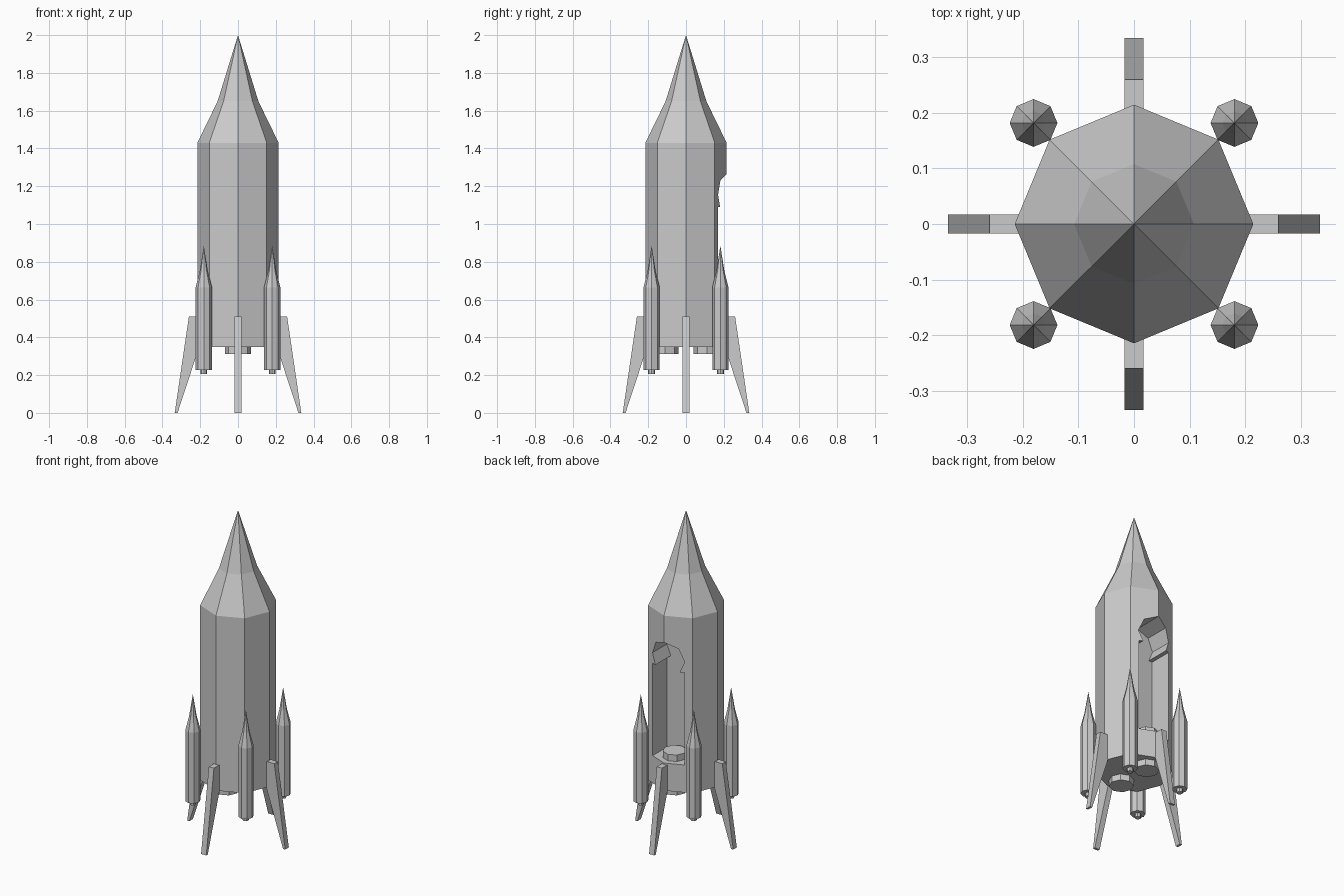
import bpy, bmesh
from math import cos, sin, pi
from mathutils import Matrix

if "Cube" in bpy.data.objects:
    bpy.data.objects.remove(bpy.data.objects["Cube"], do_unlink=True)

grey = bpy.data.materials.new("hull_grey")
grey.use_nodes = True
colour = (0.6, 0.6, 0.6, 1)
grey.diffuse_color = colour
grey.node_tree.nodes["Principled BSDF"].inputs["Base Color"].default_value = colour


def finish(name, bm):
    bmesh.ops.recalc_face_normals(bm, faces=bm.faces[:])
    mesh = bpy.data.meshes.new(name)
    bm.to_mesh(mesh)
    bm.free()
    mesh.materials.append(grey)
    obj = bpy.data.objects.new(name, mesh)
    bpy.context.collection.objects.link(obj)
    return obj


def turned(name, profile, x=0, y=0):
    """Eight-sided solid from (radius, z) points; radius 0 makes a tip."""
    bm = bmesh.new()
    rings = []
    for r, z in profile:
        count = 8 if r else 1
        rings.append([bm.verts.new((x + r * cos(i * pi / 4), y + r * sin(i * pi / 4), z))
                      for i in range(count)])
    bm.faces.new(rings[0])
    for a, b in zip(rings, rings[1:]):
        for i in range(8):
            j = (i + 1) % 8
            if len(b) == 1:
                bm.faces.new((a[i], a[j], b[0]))
            else:
                bm.faces.new((a[i], a[j], b[j], b[i]))
    if len(rings[-1]) == 8:
        bm.faces.new(rings[-1])
    return finish(name, bm)


def slab(name, outline, thickness, angle=0):
    """Outline in the xz plane, extruded along y and turned about z."""
    bm = bmesh.new()
    face = bm.faces.new([bm.verts.new((x, -thickness / 2, z)) for x, z in outline])
    out = bmesh.ops.extrude_face_region(bm, geom=[face])
    verts = [v for v in out["geom"] if isinstance(v, bmesh.types.BMVert)]
    bmesh.ops.translate(bm, verts=verts, vec=(0, thickness, 0))
    bmesh.ops.rotate(bm, verts=bm.verts[:], matrix=Matrix.Rotation(angle, 3, "Z"))
    return finish(name, bm)


def cut(target, cutter):
    mod = target.modifiers.new("opening", "BOOLEAN")
    mod.operation = "DIFFERENCE"
    mod.solver = "EXACT"
    mod.object = cutter
    cutter.hide_render = True
    bpy.context.view_layer.objects.active = target
    bpy.ops.object.modifier_apply(modifier=mod.name)
    bpy.data.objects.remove(cutter, do_unlink=True)


# Main hull with two-stage nose
hull = turned("hull", [(0.215, 0.35), (0.215, 1.43), (0.108, 1.65), (0, 2.0)])

# Doorway recess in the back, with an eight-sided head
door = slab("door_cutter", [(-0.108, 0.52), (0.108, 0.52), (0.108, 1.09), (-0.108, 1.09)], 0.4)
head = slab("door_head_cutter", [(0.11 * cos(i * pi / 4), 1.155 + 0.11 * sin(i * pi / 4))
                                 for i in range(8)], 0.4)
for cutter in (door, head):
    cutter.data.transform(Matrix.Translation((0, 0.23, 0)))
    cut(hull, cutter)

# Seat in the doorway and two engine discs below
turned("seat", [(0.068, 0.515), (0.068, 0.56)], y=0.11)
for side, y in (("front", -0.11), ("back", 0.11)):
    turned(side + "_engine", [(0.07, 0.312), (0.07, 0.355)], y=y)

# Side boosters with nozzles
for sx, lr in ((1, "left"), (-1, "right")):
    for sy, fb in ((-1, "front"), (1, "back")):
        x, y = 0.181 * sx, 0.182 * sy
        turned(f"{fb}_{lr}_booster",
               [(0.043, 0.228), (0.043, 0.665), (0.0215, 0.75), (0, 0.885)], x, y)
        turned(f"{fb}_{lr}_booster_nozzle", [(0.018, 0.205), (0.018, 0.232)], x, y)

# Landing legs
leg = [(0.32, 0), (0.335, 0), (0.26, 0.51), (0.2, 0.51), (0.2, 0.365)]
for i, name in enumerate(("left", "back", "right", "front")):
    slab(name + "_leg", leg, 0.035, i * pi / 2)
